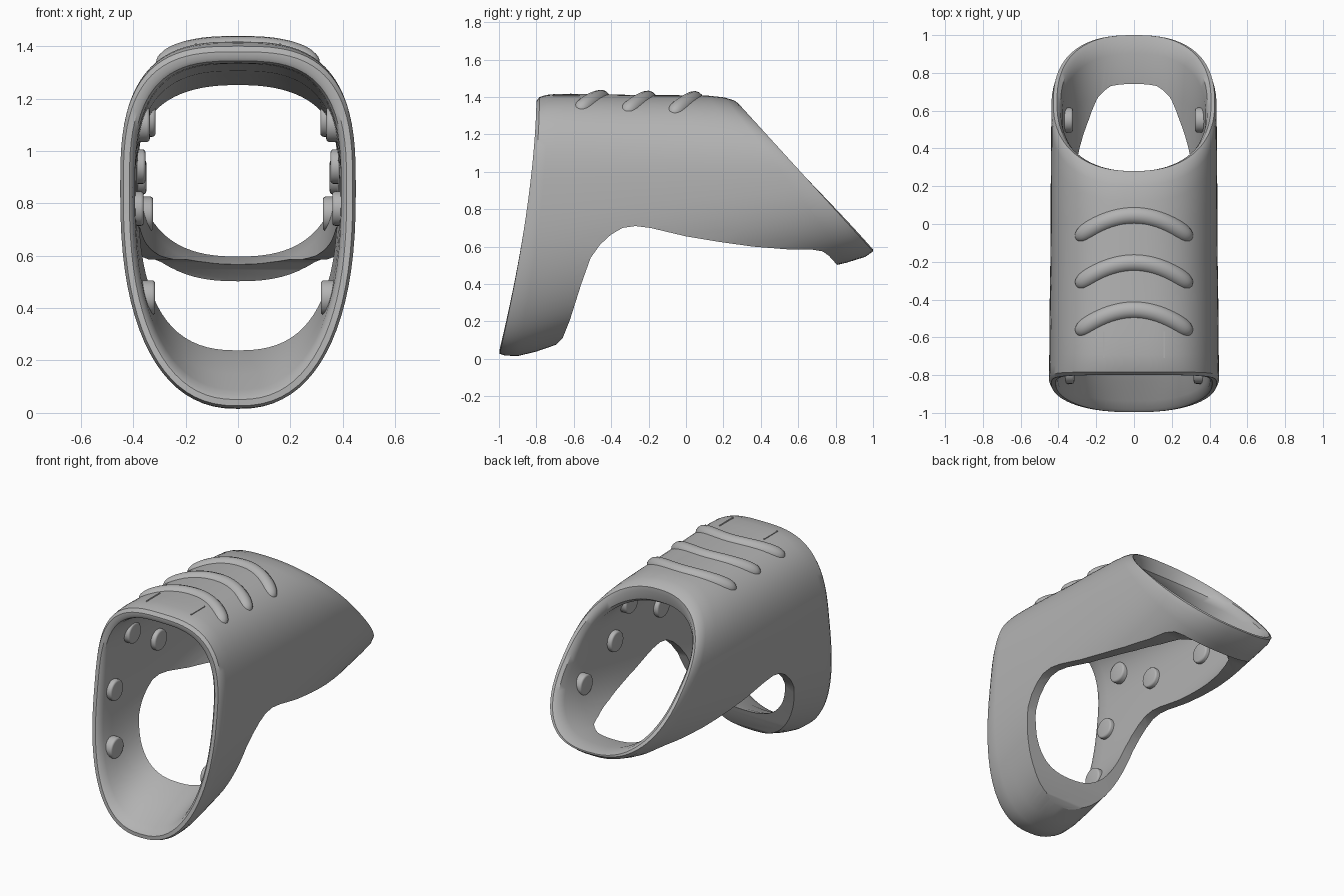
import bpy, bmesh, math
from mathutils import Vector
from mathutils.bvhtree import BVHTree

if "Cube" in bpy.data.objects:
    bpy.data.objects.remove(bpy.data.objects["Cube"], do_unlink=True)

grey = bpy.data.materials.new("plain_grey")
grey.use_nodes = True
colour = (0.45, 0.45, 0.45, 1)
grey.diffuse_color = colour
grey.node_tree.nodes["Principled BSDF"].inputs["Base Color"].default_value = colour


def make_object(name, bm, smooth=40):
    bmesh.ops.recalc_face_normals(bm, faces=bm.faces)
    mesh = bpy.data.meshes.new(name)
    bm.to_mesh(mesh)
    bm.free()
    obj = bpy.data.objects.new(name, mesh)
    bpy.context.collection.objects.link(obj)
    mesh.materials.append(grey)
    shade(obj, smooth)
    return obj


def activate(obj):
    bpy.ops.object.select_all(action='DESELECT')
    obj.select_set(True)
    bpy.context.view_layer.objects.active = obj


def shade(obj, angle):
    activate(obj)
    bpy.ops.object.shade_smooth_by_angle(angle=math.radians(angle))


def rounded(a, upper, lower):
    """Point on a unit rounded oval, a = 0 at the top."""
    c, s = math.cos(a), math.sin(a)
    p = 2 / (upper if c > 0 else lower)
    return math.copysign(abs(s) ** p, s), math.copysign(abs(c) ** p, c)


# Front rim: tall egg shape, leaning forward at the bottom
def front_rim(a):
    x, up = rounded(a, 3, 2.4)
    z = 0.85 + up * (0.54 if up > 0 else 0.835)
    y = -0.8 - 0.2 * (max(0, 1.39 - z) / 1.39) ** 1.6
    return Vector((0.45 * x, y, z))


# Back rim: sloping rounded oval
def back_rim(a):
    x, up = rounded(a, 2.3, 2.5)
    return Vector((0.437 * x, 0.64 - 0.36 * up, 0.97 + 0.405 * up))


# Stations around the wall: position along sleeve, inset, ceiling drop, floor lift
stations = [
    (0, 0.012, 0, 0), (0.015, 0, -0.01, -0.006), (0.05, 0, -0.022, -0.027),
    (0.1, 0, -0.028, -0.03), (0.17, 0, -0.03, -0.02),
    (0.3, 0, -0.03, 0), (0.5, 0.002, -0.03, 0), (0.7, 0, -0.03, 0),
    (0.85, 0, -0.03, -0.005), (0.93, 0, -0.022, -0.012), (0.98, 0, -0.006, -0.008),
    (1, 0.01, 0, 0),
    (1, 0.03, 0.01, -0.01), (0.985, 0.05, 0.05, -0.015), (0.95, 0.06, 0.065, 0),
    (0.85, 0.062, 0.065, 0.015), (0.7, 0.062, 0.05, 0.02), (0.5, 0.062, 0.03, 0.04),
    (0.3, 0.062, 0.02, 0.06), (0.17, 0.06, 0, 0.055), (0.08, 0.058, 0, 0.03),
    (0.03, 0.056, 0, 0), (0.008, 0.048, 0, 0), (0, 0.035, 0, 0),
]
SIDES = 80
bm = bmesh.new()
rings = []
for t, inset, drop, lift in stations:
    ring = []
    centre = 0.72 + 0.25 * t
    for i in range(SIDES):
        a = math.tau * i / SIDES
        v = front_rim(a).lerp(back_rim(a), t)
        v.x *= 1 - inset / 0.45
        v.z = centre + (v.z - centre) * (1 - inset / (0.69 - 0.28 * t))
        c = math.cos(a)
        v.z += lift * max(0, -c) ** 3 - drop * max(0, c) ** 1.2
        ring.append(bm.verts.new(v))
    rings.append(ring)
for r, ring in enumerate(rings):
    following = rings[(r + 1) % len(rings)]
    for i in range(SIDES):
        j = (i + 1) % SIDES
        bm.faces.new((ring[i], ring[j], following[j], following[i]))
bmesh.ops.recalc_face_normals(bm, faces=bm.faces)
surface = BVHTree.FromBMesh(bm)
sleeve = make_object("sleeve_shell", bm)

# Underside opening: side outline pushed across the sleeve
outline = [(-0.73, -0.2), (-0.72, 0.05), (-0.66, 0.11), (-0.62, 0.21), (-0.56, 0.4),
           (-0.51, 0.54), (-0.46, 0.61), (-0.4, 0.665), (-0.34, 0.7), (-0.27, 0.71),
           (-0.19, 0.7), (0, 0.655), (0.18, 0.625), (0.36, 0.6), (0.55, 0.585),
           (0.67, 0.585), (0.73, 0.575), (0.765, 0.55), (0.81, 0.5), (0.82, 0.3),
           (0.82, -0.2)]
bm = bmesh.new()
face = bm.faces.new([bm.verts.new((-1, y, z)) for y, z in outline])
sweep = bmesh.ops.extrude_face_region(bm, geom=[face])
bmesh.ops.translate(bm, vec=(2, 0, 0),
                    verts=[g for g in sweep["geom"] if isinstance(g, bmesh.types.BMVert)])
cutter = make_object("underside_cutter", bm)
cutter.hide_render = True
cut = sleeve.modifiers.new("underside", 'BOOLEAN')
cut.operation = 'DIFFERENCE'
cut.solver = 'EXACT'
cut.object = cutter
activate(sleeve)
bpy.ops.object.modifier_apply(modifier=cut.name)
bpy.data.objects.remove(cutter, do_unlink=True)
shade(sleeve, 35)


def top_height(x, y):
    return surface.ray_cast(Vector((x, y, 3)), Vector((0, 0, -1)))[0].z


# Curved grip ridges across the top
for n, y_end in enumerate((-0.57, -0.32, -0.07)):
    curve = bpy.data.curves.new("grip_ridge", 'CURVE')
    curve.dimensions = '3D'
    curve.bevel_depth = 0.05
    curve.bevel_resolution = 5
    curve.use_fill_caps = True
    spline = curve.splines.new('POLY')
    steps = 36
    spline.points.add(steps)
    for k, point in enumerate(spline.points):
        s = math.sin(math.pi * (k / steps - 0.5))
        x, y = 0.3 * s, y_end - 0.01 + 0.125 * (1 - s * s)
        point.co = (x, y, top_height(x, y) - 0.026, 1)
        point.radius = max(0.05, math.sqrt(1 - abs(s) ** 14))
    ridge = bpy.data.objects.new(f"grip_ridge_{n + 1}", curve)
    bpy.context.collection.objects.link(ridge)
    curve.materials.append(grey)
    activate(ridge)
    bpy.ops.object.convert(target='MESH')
    shade(ridge, 50)

# Fine raised lines near the front of the top
for x, label in ((0.16, "left"), (-0.16, "right")):
    bm = bmesh.new()
    bmesh.ops.create_cube(bm, size=1)
    bmesh.ops.scale(bm, vec=(0.008, 0.14, 0.008), verts=bm.verts)
    bmesh.ops.translate(bm, vec=(x, -0.64, top_height(x, -0.64)), verts=bm.verts)
    make_object(f"{label}_top_line", bm)

# Round pads on both inner walls
pads = [(0.55, 0.76), (0.2, 0.9), (0.1, 1.12), (-0.28, 0.94),
        (-0.57, 1.1), (-0.72, 0.78), (-0.78, 0.44)]
for side, label in ((1, "left"), (-1, "right")):
    for n, (y, z) in enumerate(pads):
        hit = surface.ray_cast(Vector((0, y, z)), Vector((side, 0, 0)))[0]
        bm = bmesh.new()
        bmesh.ops.create_cone(bm, cap_ends=True, segments=28, radius1=0.066,
                              radius2=0.066, depth=0.06)
        rim = [e for e in bm.edges if all(v.co.z > 0 for v in e.verts)]
        bmesh.ops.bevel(bm, geom=rim, offset=0.012, segments=3, affect='EDGES', profile=0.5)
        turn = Vector((-side, 0, 0)).to_track_quat('Z', 'Y').to_matrix()
        bmesh.ops.rotate(bm, matrix=turn, verts=bm.verts)
        bmesh.ops.translate(bm, vec=hit, verts=bm.verts)
        make_object(f"{label}_inner_pad_{n + 1}", bm)
